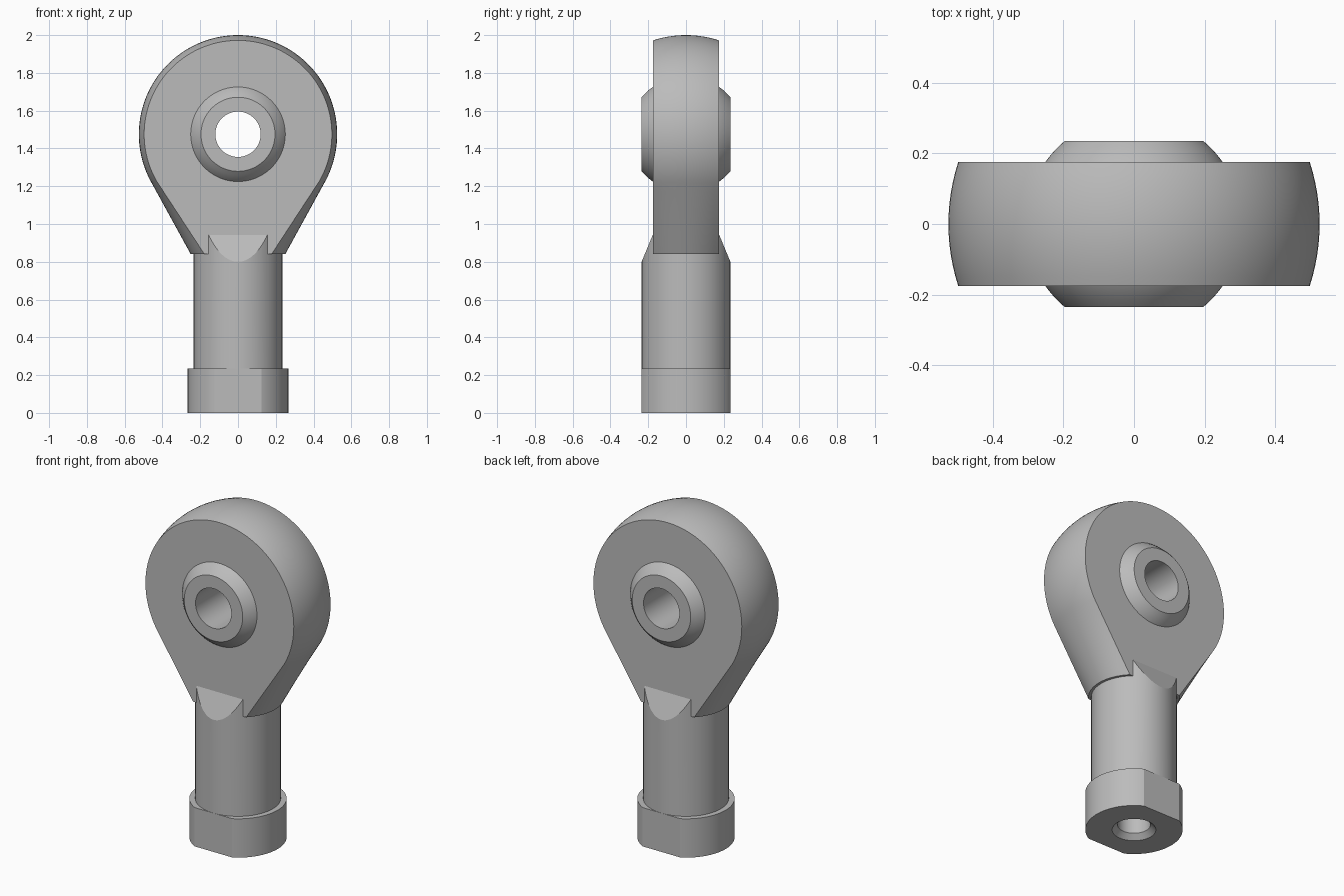
import bpy
import bmesh
from math import sin, cos, pi, atan2, sqrt, radians
from mathutils import Vector

cube = bpy.data.objects.get("Cube")
if cube:
    bpy.data.objects.remove(cube, do_unlink=True)

# One plain steel colour
steel = bpy.data.materials.new("steel_grey")
steel.use_nodes = True
colour = (0.5, 0.5, 0.5, 1)
steel.diffuse_color = colour
steel.node_tree.nodes["Principled BSDF"].inputs["Base Color"].default_value = colour

SIDES = 96
ANGLES = [(i + 0.5) * 2 * pi / SIDES for i in range(SIDES)]
EYE_Z = 1.475        # height of the eye centre
HALF = 0.176         # half thickness of the head
NECK_Z = 0.84        # underside of the head
SHAFT_R = 0.235


def loft(loops, wrap=False, caps=False):
    """Skin equal-length closed loops into a bmesh."""
    bm = bmesh.new()
    rings = [[bm.verts.new(p) for p in loop] for loop in loops]
    pairs = list(zip(rings, rings[1:]))
    if wrap:
        pairs.append((rings[-1], rings[0]))
    for a, b in pairs:
        for i in range(len(a)):
            j = (i + 1) % len(a)
            bm.faces.new((a[i], a[j], b[j], b[i]))
    if caps:
        bm.faces.new(rings[0])
        bm.faces.new(rings[-1])
    return bm


def finish(name, bm):
    bmesh.ops.recalc_face_normals(bm, faces=bm.faces[:])
    mesh = bpy.data.meshes.new(name)
    bm.to_mesh(mesh)
    bm.free()
    mesh.materials.append(steel)
    obj = bpy.data.objects.new(name, mesh)
    bpy.context.collection.objects.link(obj)
    bpy.ops.object.select_all(action='DESELECT')
    obj.select_set(True)
    bpy.context.view_layer.objects.active = obj
    bpy.ops.object.shade_smooth_by_angle(angle=radians(20))


def level_ring(r, z, flat=10):
    """Horizontal circle, cut by two flats at y = +-flat."""
    radii = [min(r, flat / abs(sin(a))) for a in ANGLES]
    return [Vector((q * cos(a), q * sin(a), z)) for q, a in zip(radii, ANGLES)]


def eye_ring(r, y, angles=ANGLES):
    """Upright circle around the eye axis."""
    return [Vector((r * cos(a), y, EYE_Z + r * sin(a))) for a in angles]


# Head: bulged round eye running down tangentially to a round neck
def head_outline(y):
    r = 0.525 - 0.028 * (y / HALF) ** 2
    steps = 96
    points = eye_ring(r, y, [radians(-30 + 240 * i / steps) for i in range(steps + 1)])
    x = sqrt(0.25 ** 2 - y * y)
    corners = [points[-1], Vector((-x, y, NECK_Z)), Vector((x, y, NECK_Z)), points[0]]
    for a, b in zip(corners, corners[1:]):
        points += [a.lerp(b, k / 8) for k in range(1, 9)]
    return points[:-1]


slices = 12
loops = [head_outline(HALF * (2 * k / slices - 1)) for k in range(slices + 1)]
hole_angles = [atan2(p.z - EYE_Z, p.x) for p in loops[0]]
loops += [eye_ring(0.246, y, hole_angles) for y in (HALF, -HALF)]
finish("head", loft(loops, wrap=True))

# Swivel ball: truncated sphere with a through bore
BALL_R, BALL_HALF, BORE = 0.306, 0.235, 0.12
loops = []
for k in range(25):
    y = BALL_HALF * (k / 12 - 1)
    loops.append(eye_ring(sqrt(BALL_R ** 2 - y * y), y))
loops += [eye_ring(BORE, y) for y in (BALL_HALF, -BALL_HALF)]
finish("swivel_ball", loft(loops, wrap=True))

# Shaft: cylinder with front and back slopes running into the head
bm = loft([level_ring(SHAFT_R, z) for z in (0.235, 0.95)])
bm.faces.new([v for v in bm.verts if v.co.z > 0.9])
for side in (1, -1):
    cut = bmesh.ops.bisect_plane(
        bm, geom=bm.verts[:] + bm.edges[:] + bm.faces[:],
        plane_co=(0, side * 0.177, 0.94), plane_no=(0, side * 0.14, 0.058),
        clear_outer=True)
    edges = [e for e in cut["geom_cut"] if isinstance(e, bmesh.types.BMEdge)]
    bmesh.ops.edgeloop_fill(bm, edges=edges)
finish("shaft", bm)

# Base collar: two wrench flats and a chamfered blind hole underneath
finish("base_collar", loft([
    level_ring(0.002, 0.64),
    level_ring(0.09, 0.6),
    level_ring(0.09, 0.03),
    level_ring(0.12, 0),
    level_ring(0.267, 0, SHAFT_R),
    level_ring(0.267, 0.235, SHAFT_R),
    level_ring(0.2, 0.235),
], wrap=True))
